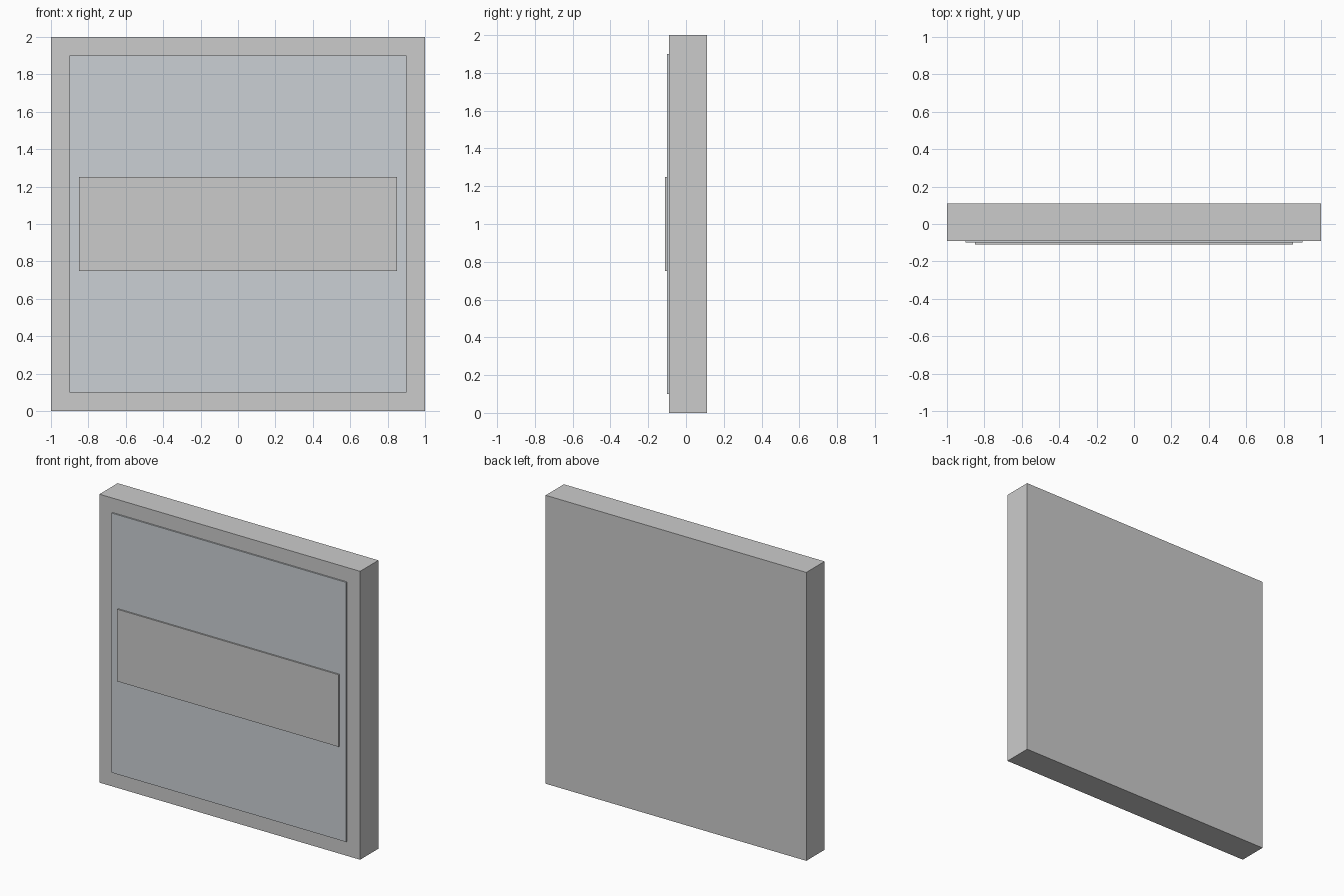
import bpy

if "Cube" in bpy.data.objects:
    bpy.data.objects.remove(bpy.data.objects["Cube"])


def box(name, x, y, z):
    """Box spanning the given (min, max) ranges."""
    spans = (x, y, z)
    bpy.ops.mesh.primitive_cube_add(size=1, location=[(a + b) / 2 for a, b in spans])
    ob = bpy.context.object
    ob.name = name
    ob.scale = [b - a for a, b in spans]
    bpy.ops.object.transform_apply(location=False, rotation=False, scale=True)
    return ob


# Backing slab
box("backing_slab", (-1, 1), (-0.09, 0.11), (0, 2))

# Thin blue-grey face panel on the front
panel = box("face_panel", (-0.9, 0.9), (-0.10, -0.09), (0.1, 1.9))
mat = bpy.data.materials.new("blue_grey")
mat.diffuse_color = (0.6, 0.63, 0.66, 1)
mat.use_nodes = True
mat.node_tree.nodes["Principled BSDF"].inputs["Base Color"].default_value = mat.diffuse_color
panel.data.materials.append(mat)

# Raised horizontal band across the panel
box("centre_band", (-0.85, 0.85), (-0.11, -0.10), (0.75, 1.25))
